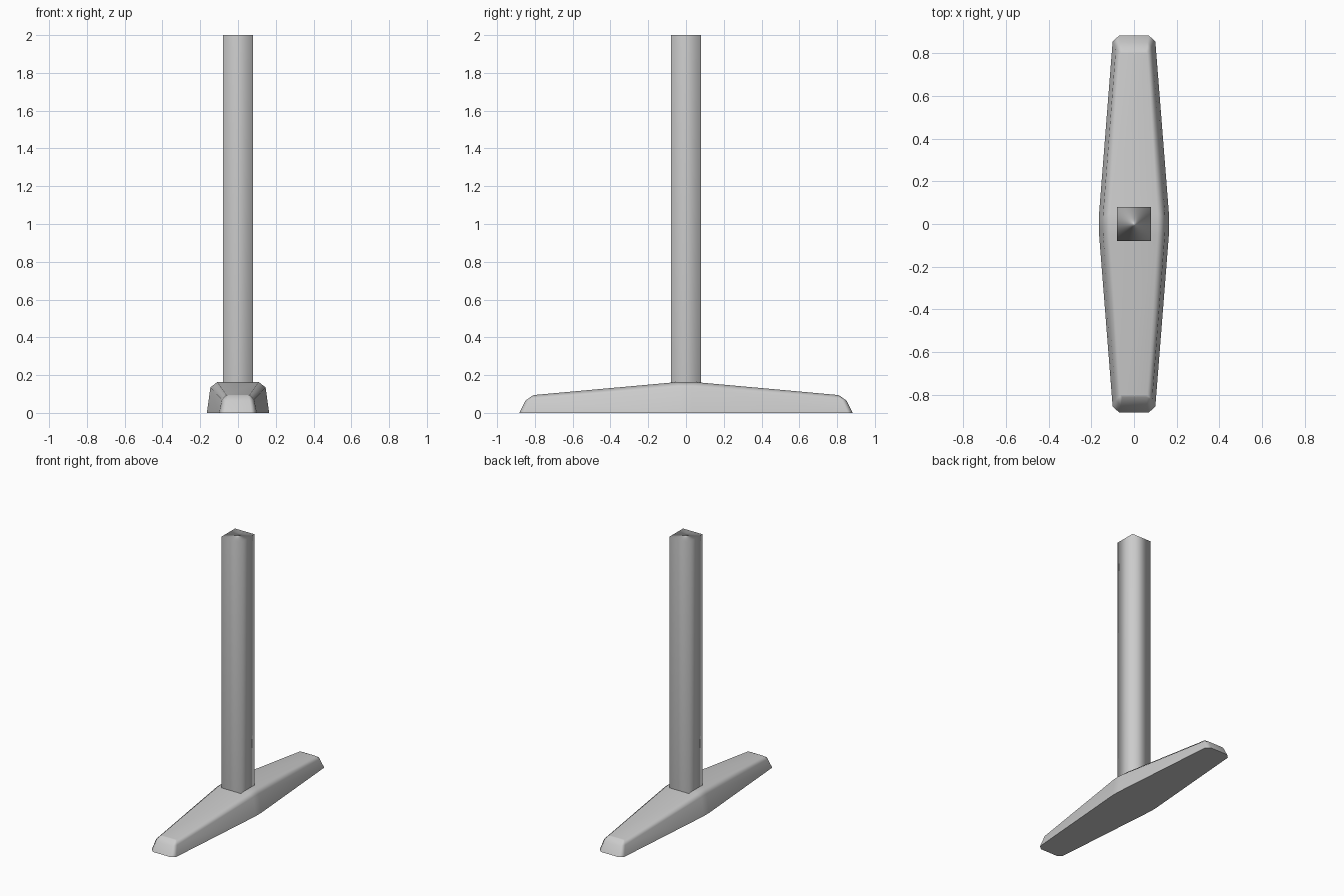
import bpy
import bmesh

if "Cube" in bpy.data.objects:
    bpy.data.objects.remove(bpy.data.objects["Cube"], do_unlink=True)

grey = bpy.data.materials.new("light grey")
grey.use_nodes = True
GREY = (0.6, 0.6, 0.6, 1)
grey.diffuse_color = GREY
grey.node_tree.nodes["Principled BSDF"].inputs["Base Color"].default_value = GREY


def finish(name, bm):
    """Turn a bmesh into a smooth object with area-weighted normals."""
    bmesh.ops.recalc_face_normals(bm, faces=bm.faces[:])
    for f in bm.faces:
        f.smooth = True
    mesh = bpy.data.meshes.new(name)
    bm.to_mesh(mesh)
    bm.free()
    mesh.materials.append(grey)
    obj = bpy.data.objects.new(name, mesh)
    bpy.context.collection.objects.link(obj)
    mod = obj.modifiers.new("Area normals", 'WEIGHTED_NORMAL')
    mod.mode = 'FACE_AREA'
    mod.keep_sharp = True
    return obj


def outline(quarter):
    """Mirror a quarter outline (end to middle) round both axes."""
    side = quarter + [(x, -y, z) for x, y, z in reversed(quarter)]
    return side + [(-x, y, z) for x, y, z in reversed(side)]


# Foot: three stacked outlines, tapered to chamfered ends
layers = [
    [(0.07, 0.882, 0), (0.10, 0.855, 0), (0.165, 0.03, 0)],
    [(0.062, 0.85, 0.065), (0.085, 0.825, 0.07), (0.146, 0.03, 0.135)],
    [(0.055, 0.81, 0.093), (0.062, 0.80, 0.095), (0.11, 0.05, 0.163)],
]
bm = bmesh.new()
rings = [[bm.verts.new(p) for p in outline(q)] for q in layers]
n = len(rings[0])
for low, high in zip(rings, rings[1:]):
    for i in range(n):
        j = (i + 1) % n
        bm.faces.new((low[i], low[j], high[j], high[i]))
base = bm.faces.new(rings[0])
for e in base.edges:
    e.smooth = False
# Top skin: strips joining the left and right rims
top = rings[-1]
for i in range(n // 2 - 1):
    bm.faces.new((top[i], top[i + 1], top[n - 2 - i], top[n - 1 - i]))
finish("foot", bm)

# Post: square column with a flat cap, standing in the foot
bm = bmesh.new()
bmesh.ops.create_cube(bm, size=1)
bmesh.ops.scale(bm, vec=(0.157, 0.157, 1.86), verts=bm.verts[:])
bmesh.ops.translate(bm, vec=(0, 0, 1.07), verts=bm.verts[:])
finish("post", bm)
